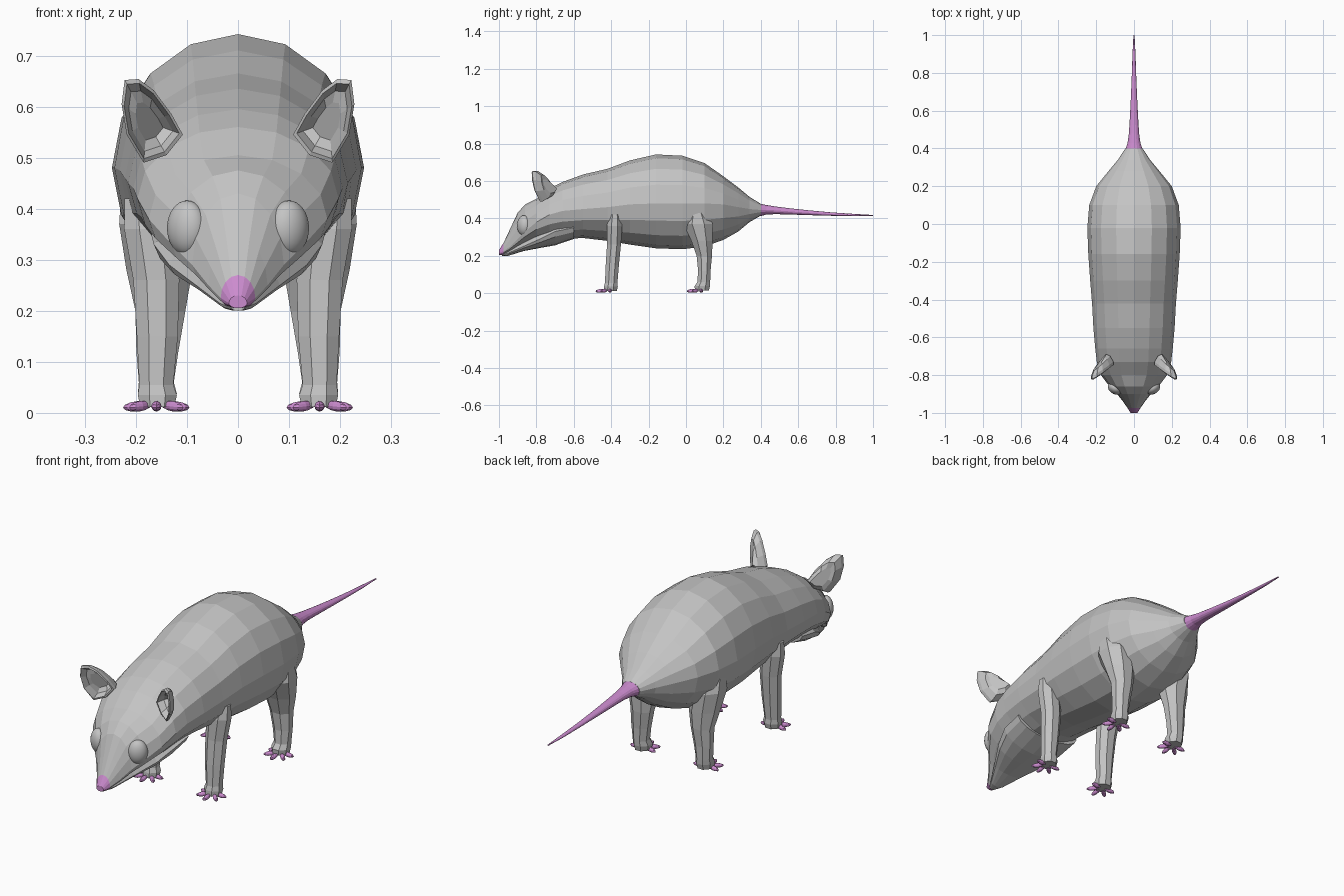
import bpy, bmesh, math
from mathutils import Vector, Matrix

cube = bpy.data.objects.get("Cube")
if cube:
    bpy.data.objects.remove(cube, do_unlink=True)


def material(name, rgb):
    m = bpy.data.materials.new(name)
    m.use_nodes = True
    m.diffuse_color = (*rgb, 1)
    m.node_tree.nodes["Principled BSDF"].inputs["Base Color"].default_value = (*rgb, 1)
    return m


FUR = material("grey fur", (0.55, 0.55, 0.55))
SKIN = material("pink skin", (0.6, 0.26, 0.62))


def finish(name, bm, mats, smooth=False):
    bmesh.ops.recalc_face_normals(bm, faces=bm.faces)
    me = bpy.data.meshes.new(name)
    for f in bm.faces:
        f.smooth = smooth
    bm.to_mesh(me)
    bm.free()
    for m in mats:
        me.materials.append(m)
    ob = bpy.data.objects.new(name, me)
    bpy.context.collection.objects.link(ob)
    return ob


def loft(bm, rings):
    """Skin a list of equal-length point rings and cap both ends."""
    loops = [[bm.verts.new(p) for p in r] for r in rings]
    n = len(loops[0])
    for a, b in zip(loops, loops[1:]):
        for i in range(n):
            j = (i + 1) % n
            bm.faces.new((a[i], a[j], b[j], b[i]))
    bm.faces.new(loops[0])
    bm.faces.new(loops[-1])


def body_ring(y, bottom, mid, top, width, n=16):
    pts = []
    for i in range(n):
        a = 2 * math.pi * i / n
        c = math.cos(a)
        pts.append((width * math.sin(a), y, mid + c * (top - mid if c > 0 else mid - bottom)))
    return pts


# Head and torso in one skin: y, bottom, widest height, top, half width
BODY = [
    (-1.0, .205, .215, .23, .018), (-.975, .205, .225, .27, .034),
    (-.94, .22, .25, .345, .058), (-.9, .24, .29, .43, .09),
    (-.86, .26, .33, .475, .13), (-.8, .28, .38, .505, .175),
    (-.73, .285, .42, .56, .197), (-.66, .29, .44, .595, .205),
    (-.55, .295, .45, .635, .215), (-.42, .28, .46, .665, .222),
    (-.3, .26, .475, .71, .232), (-.16, .24, .48, .742, .242),
    (-.02, .235, .48, .735, .247), (.1, .25, .48, .695, .237),
    (.2, .285, .475, .625, .2), (.28, .33, .46, .565, .135),
    (.34, .38, .45, .515, .085), (.4, .415, .445, .478, .046),
]
bm = bmesh.new()
loft(bm, [body_ring(*r) for r in BODY])
for f in bm.faces:
    f.material_index = int(f.calc_center_median().y < -.98)   # nose tip
finish("body", bm, [FUR, SKIN])

# Lower jaw tucked under the muzzle
bm = bmesh.new()
JAW = [(-.985, .2, .205, .21, .012), (-.95, .2, .215, .24, .036),
       (-.87, .225, .25, .29, .082), (-.78, .242, .29, .34, .135),
       (-.7, .256, .33, .36, .165), (-.6, .29, .35, .37, .17)]
loft(bm, [body_ring(*r) for r in JAW])
finish("lower_jaw", bm, [FUR])

# Tail
bm = bmesh.new()
TAIL = [(.395, .445, .045), (.43, .446, .034), (.48, .443, .027), (.56, .437, .022),
        (.66, .43, .017), (.78, .423, .012), (.9, .418, .008), (1.0, .416, .003)]
loft(bm, [body_ring(y, z - r * .75, z, z + r * .75, r) for y, z, r in TAIL])
finish("tail", bm, [SKIN])

# Leg sections: z, centre x, centre y, half width, half depth
FRONT = [(.012, .158, -.405, .034, .036), (.035, .158, -.402, .039, .038),
         (.055, .16, -.4, .034, .034), (.15, .158, -.394, .041, .036),
         (.26, .16, -.385, .046, .038), (.36, .172, -.382, .052, .042),
         (.42, .178, -.38, .045, .03)]
REAR = [(.014, .158, .085, .034, .038), (.038, .158, .087, .039, .042),
        (.06, .16, .095, .035, .035), (.12, .158, .098, .042, .034),
        (.2, .152, .098, .05, .042), (.28, .154, .085, .066, .058),
        (.37, .172, .065, .062, .08), (.43, .18, .06, .05, .05)]


def leg(name, sections, side):
    bm = bmesh.new()
    loft(bm, [[(side * (x + rx * math.cos(math.pi * (i + .5) / 4) * 1.06),
                y + ry * math.sin(math.pi * (i + .5) / 4) * 1.06, z) for i in range(8)]
              for z, x, y, rx, ry in sections])
    finish(name, bm, [FUR])


def toes(name, cx, cy, side):
    bm = bmesh.new()
    for deg in (-95, -48, 0, 48, 95):
        a = math.radians(deg)
        d = Vector((math.sin(a), -math.cos(a), 0))
        pos = Vector((side * cx, cy, .013)) + d * (.038 + .008 * math.cos(a))
        mat = (Matrix.Translation(pos) @ Matrix.Rotation(a, 4, 'Z')
               @ Matrix.Rotation(.1, 4, 'X') @ Matrix.Diagonal((.01, .028, .01, 1)))
        bmesh.ops.create_uvsphere(bm, u_segments=8, v_segments=6, radius=1, matrix=mat)
    finish(name, bm, [SKIN])


# Ear rim as (x, z), running round from the inner base
RIM = [(.108, .545), (.13, .585), (.165, .632), (.195, .654), (.222, .652),
       (.228, .605), (.218, .545), (.185, .49), (.14, .505)]


def ear(name, side):
    bm = bmesh.new()
    mx, mz = .178, .57

    def ring(scale, push):
        return [(side * (mx + (x - mx) * scale),
                 -.745 - .55 * (x - .11) - .12 * (z - .5) + push,
                 mz + (z - mz) * scale) for x, z in RIM]
    # Cup floor, inner wall, rim, then rounded back
    loft(bm, [ring(.45, .04), ring(.72, .03), ring(.9, .0), ring(1, .004),
              ring(.98, .02), ring(.75, .05), ring(.45, .06)])
    finish(name, bm, [FUR])


def eye(name, side):
    bm = bmesh.new()
    mat = (Matrix.Translation((side * .1, -.868, .362))
           @ Matrix.Rotation(side * .6, 4, 'Z') @ Matrix.Diagonal((.042, .032, .054, 1)))
    bmesh.ops.create_uvsphere(bm, u_segments=24, v_segments=16, radius=1, matrix=mat)
    finish(name, bm, [FUR], smooth=True)


for word, s in (("left", 1), ("right", -1)):
    leg(word + "_front_leg", FRONT, s)
    leg(word + "_rear_leg", REAR, s)
    toes(word + "_front_toes", .16, -.41, s)
    toes(word + "_rear_toes", .16, .078, s)
    ear(word + "_ear", s)
    eye(word + "_eye", s)
